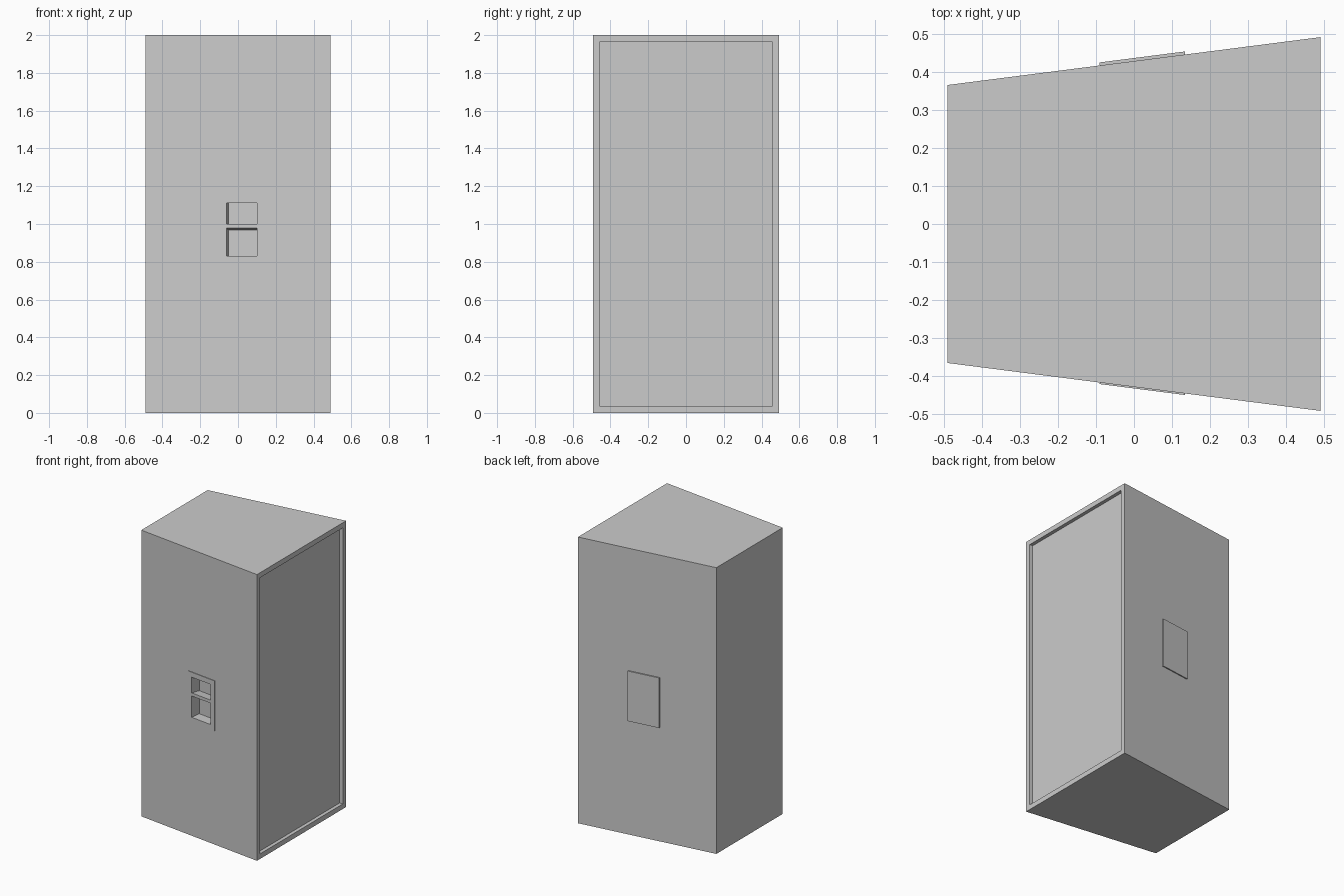
import bpy, bmesh
from mathutils import Vector

if "Cube" in bpy.data.objects:
    bpy.data.objects.remove(bpy.data.objects["Cube"])

HX, Y_NARROW, Y_WIDE, H = 0.491, 0.366, 0.492, 2.0
SLOPE = (Y_WIDE - Y_NARROW) / (2 * HX)
Y_MID = (Y_NARROW + Y_WIDE) / 2


def make(name, bm):
    bmesh.ops.recalc_face_normals(bm, faces=bm.faces)
    mesh = bpy.data.meshes.new(name)
    bm.to_mesh(mesh)
    bm.free()
    ob = bpy.data.objects.new(name, mesh)
    bpy.context.collection.objects.link(ob)
    return ob


def side_box(name, side, x, depth, z, drop=0.0):
    """Box aligned to a slanted side; depth runs inward from the surface."""
    inward = Vector((SLOPE, -side, 0)).normalized()
    bm = bmesh.new()
    bmesh.ops.create_cube(bm, size=1)
    for v in bm.verts:
        px, d, pz = (r[0] if c < 0 else r[1] for r, c in zip((x, depth, z), v.co))
        v.co = Vector((px, side * (Y_MID + SLOPE * px), pz)) + inward * d
        v.co.z -= drop * d
    return make(name, bm)


def cut(ob, cutter):
    m = ob.modifiers.new("pocket", 'BOOLEAN')
    m.operation, m.solver, m.object = 'DIFFERENCE', 'EXACT', cutter
    cutter.hide_render = True
    cutter.hide_set(True)


# Tapered cabinet with a recessed panel on the wide face
bm = bmesh.new()
outline = [(-HX, -Y_NARROW), (HX, -Y_WIDE), (HX, Y_WIDE), (-HX, Y_NARROW)]
base = bm.faces.new([bm.verts.new((x, y, 0)) for x, y in outline])
ext = bmesh.ops.extrude_face_region(bm, geom=[base])
bmesh.ops.translate(bm, vec=(0, 0, H),
                    verts=[g for g in ext["geom"] if isinstance(g, bmesh.types.BMVert)])
bmesh.ops.recalc_face_normals(bm, faces=bm.faces)
wide = max(bm.faces, key=lambda f: f.calc_center_median().x)
bmesh.ops.inset_region(bm, faces=[wide], thickness=0.05)
panel = bmesh.ops.extrude_discrete_faces(bm, faces=[wide])["faces"][0]
bmesh.ops.translate(bm, verts=panel.verts, vec=(-0.025, 0, 0))
cabinet = make("cabinet", bm)

# Recessed carrying handle on each slanted side
for label, side, raise_by in (("front", -1, 0.004), ("back", 1, 0.008)):
    pocket = side_box(label + "_pocket_cutter", side, (-0.06, 0.10), (-0.05, 0.068), (0.83, 1.11))
    plate = side_box(label + "_handle_plate", side, (-0.09, 0.135), (-raise_by, 0.01), (0.795, 1.145))
    cut(cabinet, pocket)
    cut(plate, pocket)
    # Grip bar sloping down into the pocket
    side_box(label + "_handle_grip", side, (-0.06, 0.10), (-raise_by, 0.068), (0.978, 1.0), 0.13)
